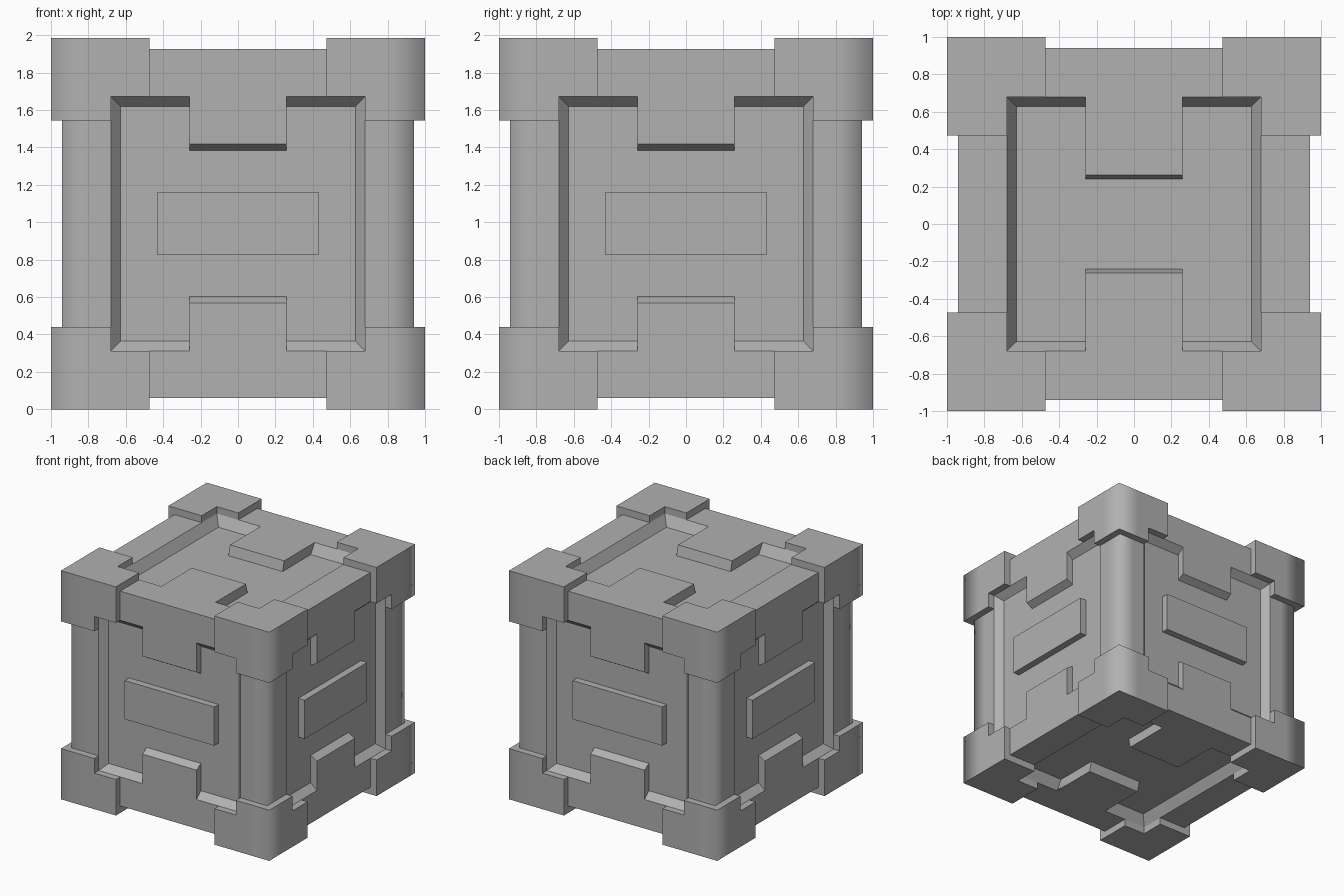
import bpy, bmesh, math
from mathutils import Matrix, Vector

if "Cube" in bpy.data.objects:
    bpy.data.objects.remove(bpy.data.objects["Cube"])

CZ = 0.9925          # half height; everything is modelled around the centre
BODY, BODY_Z = 0.94, 0.9325

grey = bpy.data.materials.new("dark_grey")
grey.diffuse_color = (0.44, 0.44, 0.44, 1)
grey.use_nodes = True
grey.node_tree.nodes["Principled BSDF"].inputs["Base Color"].default_value = grey.diffuse_color


def add_box(bm, lo, hi):
    lo, hi = Vector(lo), Vector(hi)
    m = Matrix.Translation((lo + hi) / 2) @ Matrix.Diagonal((*(hi - lo), 1))
    bmesh.ops.create_cube(bm, size=1, matrix=m)


def make(name, bm):
    bmesh.ops.recalc_face_normals(bm, faces=bm.faces[:])
    me = bpy.data.meshes.new(name)
    bm.to_mesh(me)
    bm.free()
    me.materials.append(grey)
    ob = bpy.data.objects.new(name, me)
    bpy.context.collection.objects.link(ob)
    return ob


def boolean(ob, other, op):
    mod = ob.modifiers.new(op, 'BOOLEAN')
    mod.operation, mod.object, mod.solver = op, other, 'EXACT'
    bpy.context.view_layer.objects.active = ob
    bpy.ops.object.modifier_apply(modifier=mod.name)
    bpy.data.objects.remove(other)


def h_loop(size, tab):
    """H-shaped outline: a square with a tab pushed in from two ends."""
    w = 0.26
    half = [(size, -size), (size, size), (w, size), (w, tab), (-w, tab), (-w, size)]
    return half + [(-x, -y) for x, y in half]


def add_recess(bm, m, surface, depth, tab, tab_foot):
    """H prism that tapers below the frame surface."""
    rows = [(h_loop(0.68, tab), 1.15), (h_loop(0.68, tab), surface),
            (h_loop(0.627, tab_foot), surface - depth)]
    rings = [[bm.verts.new(m @ Vector((x, y, h))) for x, y in pts] for pts, h in rows]
    n = len(rings[0])
    for a, b in zip(rings, rings[1:]):
        for i in range(n):
            bm.faces.new((a[i], a[(i + 1) % n], b[(i + 1) % n], b[i]))
    bm.faces.new(rings[0])
    bm.faces.new(rings[-1][::-1])


# crate body
bm = bmesh.new()
add_box(bm, (-BODY, -BODY, -BODY_Z), (BODY, BODY, BODY_Z))
crate = make("crate_body", bm)

# eight corner guards
bm = bmesh.new()
for sx in (-1, 1):
    for sy in (-1, 1):
        for sz in (-1, 1):
            a, b = (sx * .473, sy * .473, sz * .5525), (sx, sy, sz * CZ)
            add_box(bm, [min(p) for p in zip(a, b)], [max(p) for p in zip(a, b)])
boolean(crate, make("corner_guards", bm), 'UNION')

# recesses on all six sides
sides = [Matrix.Rotation(k * math.pi / 2, 4, 'Z') @ Matrix.Rotation(math.pi / 2, 4, 'X')
         for k in range(4)]
bm = bmesh.new()
for m in sides:
    add_recess(bm, m, BODY, 0.06, 0.425, 0.39)
for m in (Matrix.Identity(4), Matrix.Rotation(math.pi, 4, 'X')):
    add_recess(bm, m, BODY_Z, 0.085, 0.262, 0.24)
boolean(crate, make("recess_cutter", bm), 'DIFFERENCE')

# softly shaded vertical corners, every other edge crisp
bm = bmesh.new()
bm.from_mesh(crate.data)
for axis in ((1, 0, 0), (0, 1, 0)):
    for s in (-0.8, 0.8):
        bmesh.ops.bisect_plane(bm, geom=bm.verts[:] + bm.edges[:] + bm.faces[:],
                               plane_co=Vector(axis) * s, plane_no=axis)
for f in bm.faces:
    f.smooth = True
for e in bm.edges:
    p, q = e.verts[0].co, e.verts[1].co
    corner = all(abs(c) > 0.93 for c in (p.x, p.y, q.x, q.y)) and abs(p.z - q.z) > 0.1
    e.smooth = corner or e.calc_face_angle(0) < math.radians(20)
bm.to_mesh(crate.data)
bm.free()
crate.location.z = CZ

# raised label panels on the four sides
for name, m in zip(("front", "right", "back", "left"), sides):
    bm = bmesh.new()
    add_box(bm, (-0.43, -0.168, 0.86), (0.43, 0.168, 0.94))
    bm.transform(m)
    panel = make(name + "_panel", bm)
    panel.location.z = CZ
